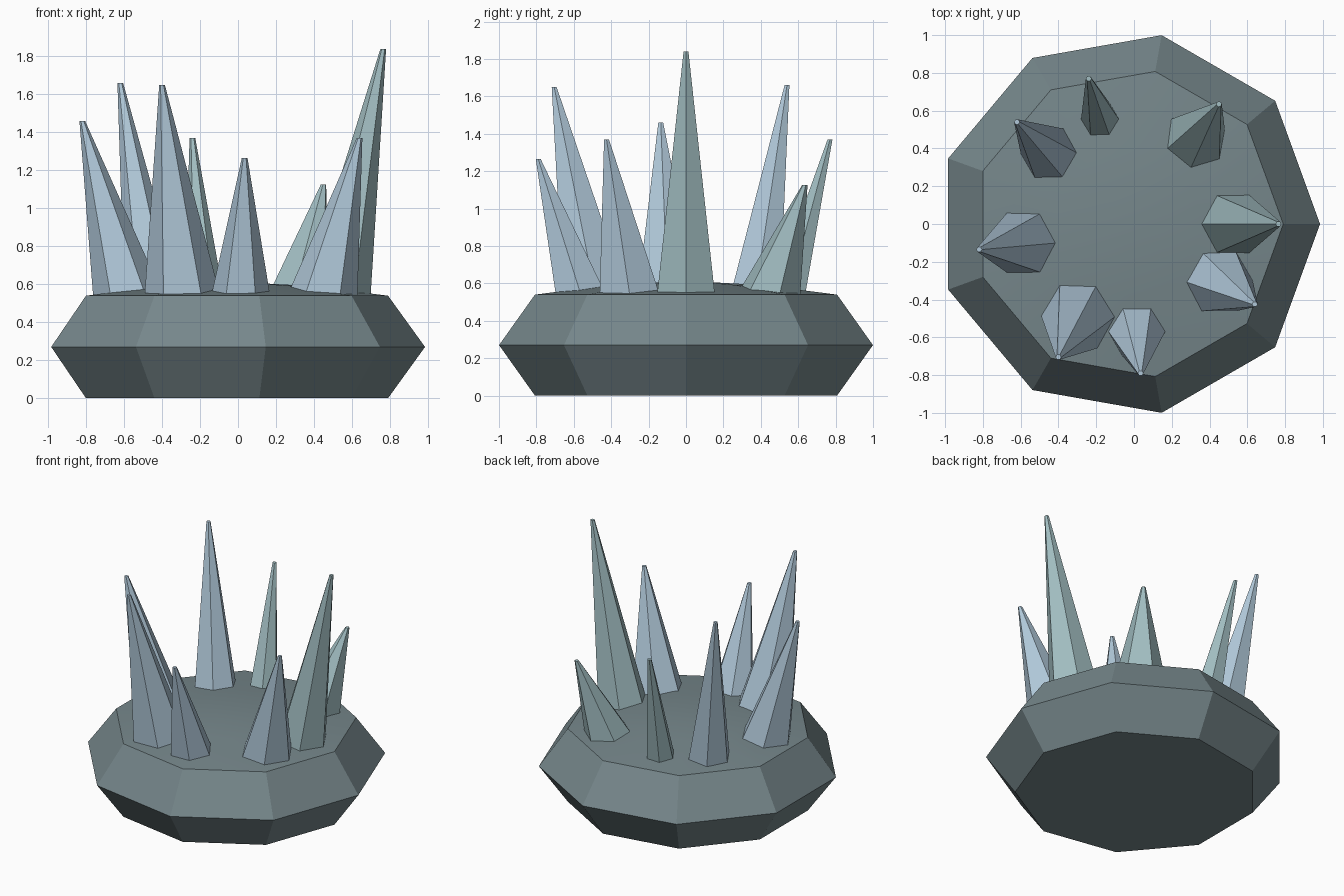
import bpy
import bmesh
from math import cos, sin, radians, tau
from mathutils import Vector

cube = bpy.data.objects.get("Cube")
if cube:
    bpy.data.objects.remove(cube, do_unlink=True)


def material(name, rgb):
    """Flat material from 0-255 display values, stored as linear."""
    linear = [((c / 255 + 0.055) / 1.055) ** 2.4 for c in rgb]
    mat = bpy.data.materials.new(name)
    mat.use_nodes = True
    mat.diffuse_color = (*linear, 1)
    mat.node_tree.nodes["Principled BSDF"].inputs["Base Color"].default_value = (*linear, 1)
    return mat


stone = material("dark stone", (118, 135, 139))
blue = material("pale blue crystal", (177, 201, 218))
teal = material("pale teal crystal", (162, 190, 194))


def loft(name, rings, sides, mat, turn=0.0):
    """Skin a stack of (centre, radius) polygons and cap both ends."""
    bm = bmesh.new()
    loops = []
    for centre, radius in rings:
        loops.append([
            bm.verts.new(Vector(centre) + Vector((
                radius * cos(turn + tau * i / sides),
                radius * sin(turn + tau * i / sides), 0)))
            for i in range(sides)])
    for low, high in zip(loops, loops[1:]):
        for i in range(sides):
            j = (i + 1) % sides
            bm.faces.new((low[i], low[j], high[j], high[i]))
    bm.faces.new(loops[0][::-1])
    bm.faces.new(loops[-1])
    bmesh.ops.recalc_face_normals(bm, faces=bm.faces)
    mesh = bpy.data.meshes.new(name)
    bm.to_mesh(mesh)
    bm.free()
    mesh.materials.append(mat)
    obj = bpy.data.objects.new(name, mesh)
    bpy.context.collection.objects.link(obj)
    return obj


# Nine-sided rock with a gently domed top
profile = [(0.82, 0), (1.015, 0.27), (0.82, 0.54), (0.4, 0.592), (0.12, 0.607)]
rock = loft("rock_base", [((-0.03, 0, z), r) for r, z in profile], 9, stone)
bpy.context.view_layer.objects.active = rock
rock.select_set(True)
bpy.ops.object.shade_smooth_by_angle(angle=radians(18))
rock.select_set(False)

# Leaning six-sided crystals: name, foot x y, foot radius, tip, colour, turn
crystals = [
    ("right_tall_crystal", (0.525, 0), 0.175, (0.765, 0, 1.84), teal, 0),
    ("back_right_crystal", (0.325, 0.45), 0.165, (0.45, 0.635, 1.125), teal, 20),
    ("back_crystal", (-0.18, 0.555), 0.1, (-0.24, 0.77, 1.37), teal, 0),
    ("back_left_crystal", (-0.45, 0.375), 0.15, (-0.62, 0.54, 1.66), blue, 0),
    ("left_crystal", (-0.585, -0.1), 0.18, (-0.82, -0.135, 1.46), blue, 0),
    ("front_left_crystal", (-0.295, -0.49), 0.195, (-0.4, -0.705, 1.65), blue, 0),
    ("front_crystal", (0.015, -0.57), 0.15, (0.035, -0.79, 1.265), blue, 0),
    ("front_right_crystal", (0.45, -0.305), 0.18, (0.64, -0.425, 1.37), blue, 0),
]
TIP_RADIUS = 0.015
for name, foot, radius, tip, mat, turn in crystals:
    foot, tip = Vector((*foot, 0.565)), Vector(tip)
    # Continue the taper down into the rock
    sink = -0.1 / (tip.z - foot.z)
    root = foot.lerp(tip, sink)
    root_radius = radius + (TIP_RADIUS - radius) * sink
    loft(name, [(root, root_radius), (tip, TIP_RADIUS)], 6, mat, radians(turn))
